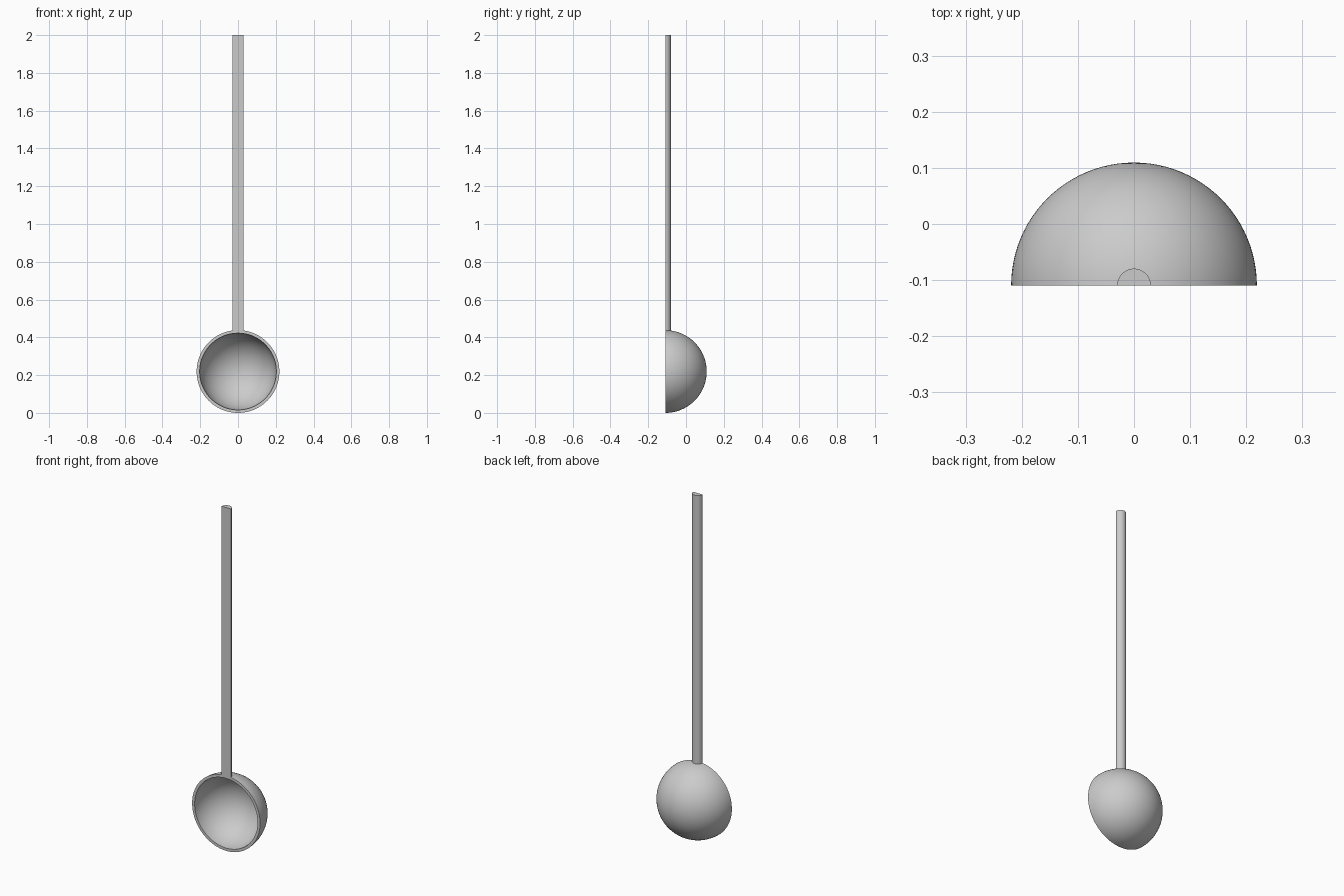
import bpy, bmesh
from math import sin, cos, pi
from mathutils import Matrix, Vector

cube = bpy.data.objects.get("Cube")
if cube:
    bpy.data.objects.remove(cube, do_unlink=True)

OUTER, INNER, FRONT = 0.219, 0.203, -0.1095
GRIP = 0.03

metal = bpy.data.materials.new("grey metal")
metal.use_nodes = True
grey = (0.6, 0.6, 0.6, 1)
metal.diffuse_color = grey
metal.node_tree.nodes["Principled BSDF"].inputs["Base Color"].default_value = grey


def finish(name, bm):
    bmesh.ops.remove_doubles(bm, verts=bm.verts, dist=1e-5)
    bmesh.ops.recalc_face_normals(bm, faces=bm.faces)
    mesh = bpy.data.meshes.new(name)
    bm.to_mesh(mesh)
    bm.free()
    mesh.materials.append(metal)
    obj = bpy.data.objects.new(name, mesh)
    bpy.context.collection.objects.link(obj)
    bpy.ops.object.select_all(action="DESELECT")
    obj.select_set(True)
    bpy.context.view_layer.objects.active = obj
    bpy.ops.object.shade_smooth_by_angle(angle=pi / 6)
    return obj


# Bowl: hollow hemisphere opening to the front, spun about the y axis
bm = bmesh.new()
STEPS = 24
arc = [i * pi / 2 / STEPS for i in range(STEPS + 1)]
profile = [(OUTER * cos(a), OUTER * sin(a)) for a in reversed(arc)]
profile += [(INNER * cos(a), INNER * sin(a)) for a in arc]
verts = [bm.verts.new((r, y, 0)) for r, y in profile]
edges = [bm.edges.new(pair) for pair in zip(verts, verts[1:])]
bmesh.ops.spin(bm, geom=verts + edges, cent=(0, 0, 0), axis=(0, 1, 0),
               angle=2 * pi, steps=96, use_duplicate=False)
bmesh.ops.dissolve_degenerate(bm, dist=1e-6, edges=bm.edges)
bmesh.ops.translate(bm, verts=bm.verts, vec=(0, FRONT, OUTER))
finish("bowl", bm)

# Handle: half-round rod, flat side flush with the bowl rim
bm = bmesh.new()
base = OUTER + (OUTER + INNER) / 2
ring = [bm.verts.new((GRIP * cos(i * pi / 24), FRONT + GRIP * sin(i * pi / 24), base))
        for i in range(25)]
face = bm.faces.new(ring)
top = bmesh.ops.extrude_face_region(bm, geom=[face])["geom"]
bmesh.ops.translate(bm, verts=[v for v in top if isinstance(v, bmesh.types.BMVert)],
                    vec=(0, 0, 2 - base))
finish("handle", bm)
